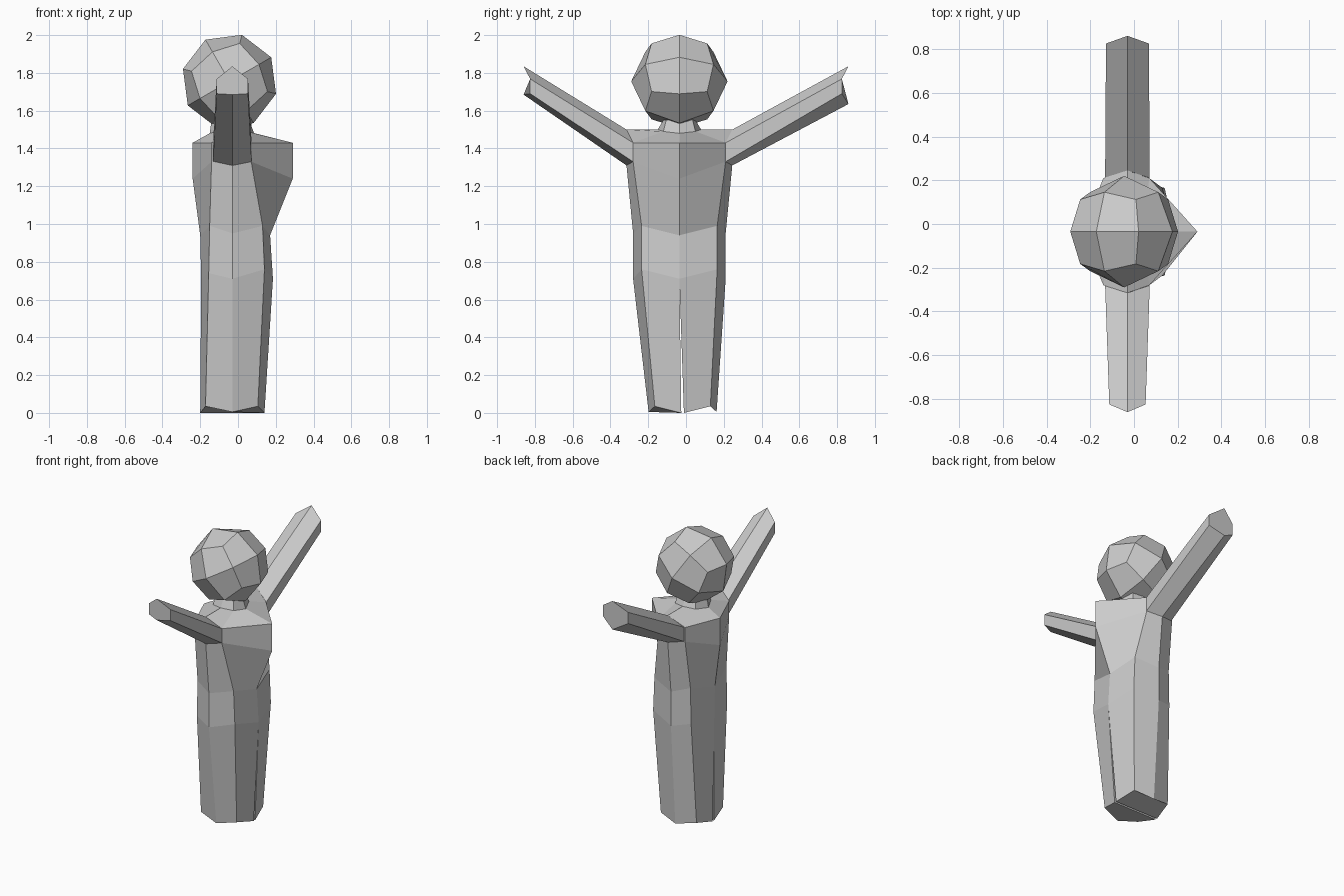
import bpy, bmesh
from math import radians
from mathutils import Matrix, Vector

cube = bpy.data.objects.get("Cube")
if cube:
    bpy.data.objects.remove(cube, do_unlink=True)

grey = bpy.data.materials.new("plain grey")
grey.use_nodes = True
COLOUR = (0.6, 0.6, 0.6, 1)
grey.diffuse_color = COLOUR
grey.node_tree.nodes["Principled BSDF"].inputs["Base Color"].default_value = COLOUR

CX, CY = -0.03, -0.035


def finish(name, bm):
    bmesh.ops.recalc_face_normals(bm, faces=bm.faces)
    mesh = bpy.data.meshes.new(name)
    bm.to_mesh(mesh)
    bm.free()
    mesh.materials.append(grey)
    obj = bpy.data.objects.new(name, mesh)
    bpy.context.collection.objects.link(obj)
    return obj


def loft(name, rings):
    """Skin a list of equal closed rings and cap both ends."""
    bm = bmesh.new()
    loops = [[bm.verts.new(p) for p in ring] for ring in rings]
    n = len(loops[0])
    for low, high in zip(loops, loops[1:]):
        for i in range(n):
            j = (i + 1) % n
            bm.faces.new((low[i], low[j], high[j], high[i]))
    bm.faces.new(loops[0][::-1])
    bm.faces.new(loops[-1])
    return finish(name, bm)


def half_ring(side, front, corner, flank, back_corner, back, mid=CY, gap=0.0):
    """Front to back half of an eight-sided section.
    front, back = (x, z); corners = (x, half width, z); flank = (half width, z)"""
    return [(front[0], mid + side * gap, front[1]),
            (corner[0], mid + side * corner[1], corner[2]),
            (CX, mid + side * flank[0], flank[1]),
            (back_corner[0], mid + side * back_corner[1], back_corner[2]),
            (back[0], mid + side * gap, back[1])]


def full_ring(*spec):
    return half_ring(1, *spec) + half_ring(-1, *spec)[-2:0:-1]


# Torso, shoulders and neck
hips = ((0.185, 0.71), (0.14, 0.2, 0.76), (0.245, 0.71), (-0.155, 0.2, 0.74), (-0.195, 0.71))
waist = ((0.17, 0.94), (0.13, 0.2, 0.99), (0.245, 0.95), (-0.15, 0.2, 0.99), (-0.2, 0.94))
chest = ((0.29, 1.24), (0.07, 0.245, 1.33), (0.28, 1.31), (-0.14, 0.245, 1.33), (-0.24, 1.24))
shoulders = ((0.29, 1.43), (0.07, 0.245, 1.43), (0.28, 1.5), (-0.14, 0.245, 1.43), (-0.24, 1.43))
neck_base = ((0.085, 1.48), (0.05, 0.085, 1.49), (0.115, 1.5), (-0.11, 0.085, 1.49), (-0.15, 1.48))
neck_top = ((0.06, 1.55), (0.04, 0.07, 1.55), (0.085, 1.55), (-0.1, 0.07, 1.55), (-0.14, 1.55))
loft("torso", [full_ring(*r) for r in (hips, waist, chest, shoulders, neck_base, neck_top)])

# Legs, parted by a narrow gap
feet = ((0.14, 0.0), (0.105, 0.147, 0.035), (0.18, 0.005), (-0.172, 0.147, 0.035), (-0.2, 0.0))
for side, name in ((-1, "front_leg"), (1, "rear_leg")):
    loft(name, [half_ring(side, *feet, -0.018, 0.007), half_ring(side, *hips)])


# Arms, six-sided and raised
def arm_ring(ridge_y, edge_y, half, top, upper, lower, bottom):
    return [(CX, ridge_y, top), (CX + half, edge_y, upper), (CX + half, edge_y, lower),
            (CX, ridge_y, bottom), (CX - half, edge_y, lower), (CX - half, edge_y, upper)]


for side, name, half, low in ((-1, "front_arm", 0.083, 1.685), (1, "rear_arm", 0.098, 1.635)):
    root = arm_ring(CY + side * 0.28, CY + side * 0.245, 0.102, 1.5, 1.43, 1.33, 1.31)
    tip = arm_ring(side * 0.86, side * 0.825, half, 1.835, 1.768, 1.69, low)
    loft(name, [root, tip])

# Head: once-divided cube rounded to a ball and tilted
bm = bmesh.new()
bmesh.ops.create_cube(bm, size=2)
bmesh.ops.subdivide_edges(bm, edges=bm.edges[:], cuts=1, use_grid_fill=True)
tilt = Matrix.Rotation(radians(-30), 3, "Y")
for v in bm.verts:
    v.co = tilt @ v.co.normalized() * 0.255 + Vector((-0.045, CY, 1.755))
finish("head", bm)
